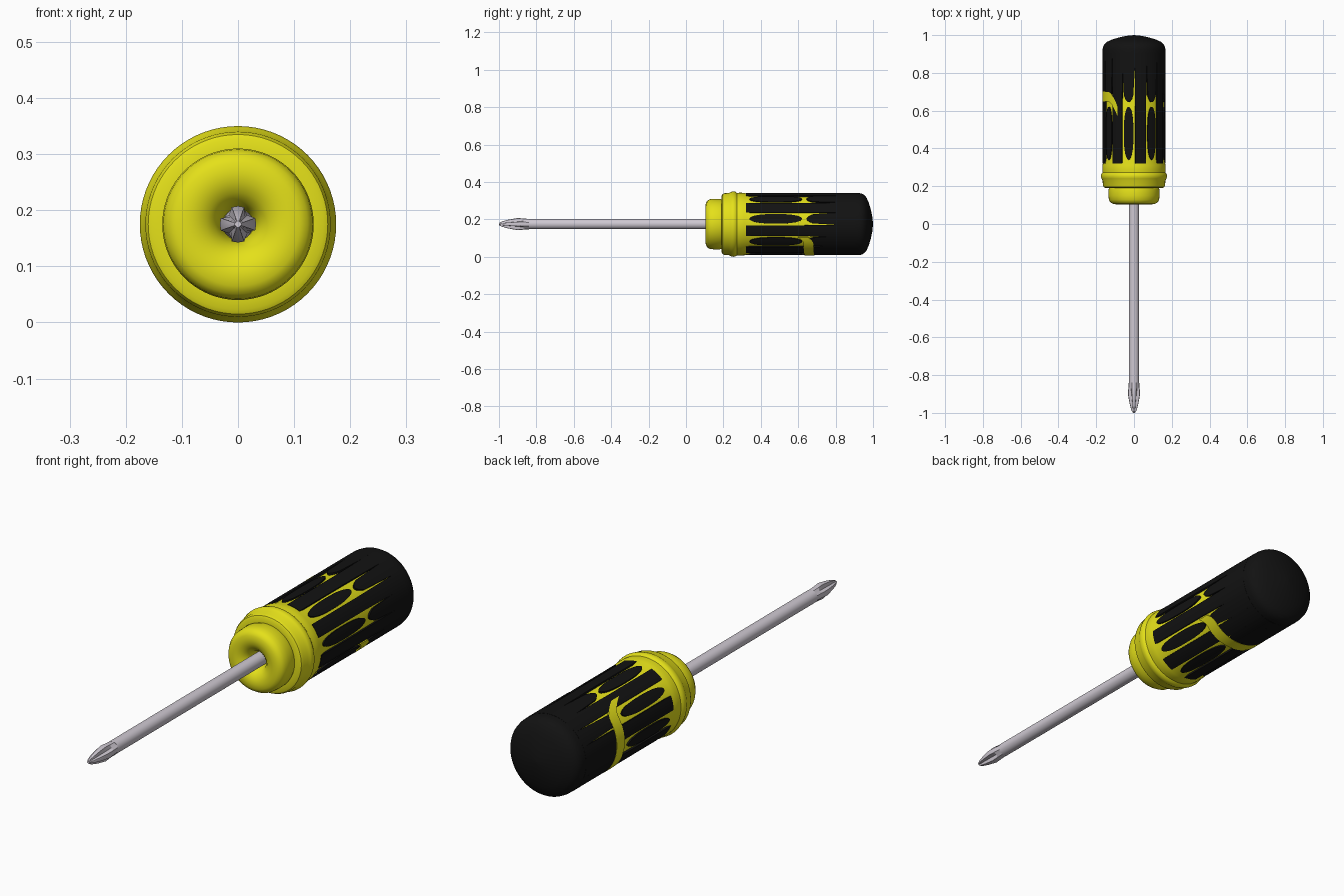
import bpy, bmesh, math
from math import sin, cos, radians, sqrt

if "Cube" in bpy.data.objects:
    bpy.data.objects.remove(bpy.data.objects["Cube"])

AXIS_Z = 0.175


def material(name, rgb):
    m = bpy.data.materials.new(name)
    m.diffuse_color = (*rgb, 1)
    m.use_nodes = True
    m.node_tree.nodes["Principled BSDF"].inputs["Base Color"].default_value = m.diffuse_color
    return m


YELLOW = material("yellow_plastic", (0.78, 0.75, 0.01))
BLACK = material("black_rubber", (0.006, 0.006, 0.006))
STEEL = material("steel", (0.62, 0.58, 0.64))


def point(r, deg, y):
    # angle is measured from straight up, towards +x
    a = radians(deg)
    return (r * sin(a), y, AXIS_Z + r * cos(a))


def finish(name, bm, mat, angle=35):
    bmesh.ops.remove_doubles(bm, verts=bm.verts, dist=1e-5)
    bmesh.ops.recalc_face_normals(bm, faces=bm.faces)
    me = bpy.data.meshes.new(name)
    bm.to_mesh(me)
    bm.free()
    me.materials.append(mat)
    ob = bpy.data.objects.new(name, me)
    bpy.context.collection.objects.link(ob)
    bpy.ops.object.select_all(action='DESELECT')
    ob.select_set(True)
    bpy.context.view_layer.objects.active = ob
    bpy.ops.object.shade_smooth_by_angle(angle=radians(angle))
    return ob


def loft(name, rings, mat, angle=35):
    bm = bmesh.new()
    rows = [[bm.verts.new(p) for p in ring] for ring in rings]
    n = len(rows[0])
    for a, b in zip(rows, rows[1:]):
        for i in range(n):
            bm.faces.new((a[i], a[(i + 1) % n], b[(i + 1) % n], b[i]))
    bm.faces.new(rows[0])
    bm.faces.new(rows[-1])
    return finish(name, bm, mat, angle)


def lathe(name, profile, mat, n=72):
    return loft(name, [[point(r, 360 * i / n, y) for i in range(n)]
                       for y, r in profile], mat)


def pad(bm, rows, r_out, r_in, cols=6):
    # closed raised patch wrapped round the handle; rows are (y, angle from, angle to)
    def layer(r):
        return [[bm.verts.new(point(r, a + (b - a) * i / cols, y)) for i in range(cols + 1)]
                for y, a, b in rows]
    top, low = layer(r_out), layer(r_in)
    last = len(rows) - 1
    for j in range(last):
        for i in range(cols):
            for g in (top, low):
                bm.faces.new((g[j][i], g[j][i + 1], g[j + 1][i + 1], g[j + 1][i]))
        for i in (0, cols):
            bm.faces.new((top[j][i], top[j + 1][i], low[j + 1][i], low[j][i]))
    for j in (0, last):
        for i in range(cols):
            bm.faces.new((top[j][i], top[j][i + 1], low[j][i + 1], low[j][i]))


# Yellow collar and handle core, with the funnel around the shaft
lathe("handle_core", [
    (0.17, 0.028), (0.15, 0.032), (0.13, 0.041), (0.115, 0.056), (0.106, 0.075),
    (0.104, 0.092), (0.106, 0.11), (0.113, 0.124), (0.128, 0.133), (0.15, 0.135),
    (0.18, 0.135), (0.19, 0.132), (0.191, 0.152), (0.195, 0.16), (0.205, 0.165),
    (0.23, 0.166), (0.24, 0.172), (0.252, 0.175), (0.264, 0.173), (0.272, 0.167),
    (0.29, 0.168), (0.31, 0.167), (0.345, 0.159), (0.93, 0.158)], YELLOW)

# Black domed end cap
lathe("end_cap", [
    (0.895, 0.157), (0.9, 0.166), (0.925, 0.166), (0.94, 0.163), (0.952, 0.156),
    (0.965, 0.142), (0.978, 0.112), (0.988, 0.078), (0.996, 0.04), (1.0, 0.002)], BLACK)

# Black grip: ribs, oval pads, and the upper grip split by tapering yellow slits
SECTOR, EDGE, R_OUT, R_IN = 45, 12.3, 0.1665, 0.154
centres = [-10 + SECTOR * k for k in range(8)]
slit_end = [0.82, 0.86, 0.80, 0.76, 0.69, 0.70, 0.69, 0.89]


def rib_edge(y, end):
    t = min(max((y - 0.62) / (end - 0.62), 0), 1)
    return EDGE - 0.9 * t


def arch(y, end):
    t = min(max((y - 0.645) / 0.035, 0), 1)
    u = min(max((y - 0.68) / max(end - 0.68, 0.005), 0), 1)
    return min((EDGE - 3.6) * sqrt(t) + 2.72 * u, rib_edge(y, end) - 0.01)


bm_rib, bm_oval, bm_top = bmesh.new(), bmesh.new(), bmesh.new()
rib_ys = [0.32, 0.33, 0.5, 0.62] + [0.62 + 0.02 * i for i in range(1, 15)] + [0.905]
top_ys = [0.645 + 0.035 * (i / 8) ** 2 for i in range(9)] + [0.68 + 0.015 * i for i in range(1, 16)]
for k, c in enumerate(centres):
    e0, e1 = slit_end[k], slit_end[(k + 1) % 8]
    pad(bm_rib, [(y, c + rib_edge(y, e0), c + SECTOR - rib_edge(y, e1)) for y in rib_ys],
        R_OUT, R_IN)
    oval = []
    for i in range(25):
        s = -cos(math.pi * i / 24)
        w = 9 * max(1 - abs(s) ** 2.6, 0.0004) ** 0.5
        oval.append((0.48 + 0.14 * s, c - w, c + w))
    pad(bm_oval, oval, R_OUT - 0.001, R_IN)
    pad(bm_top, [(y, c - max(arch(y, e0), 0.1), c + max(arch(y, e0), 0.1)) for y in top_ys],
        R_OUT, R_IN)
finish("grip_ribs", bm_rib, BLACK)
finish("grip_ovals", bm_oval, BLACK)
finish("grip_upper", bm_top, BLACK)

# Yellow band running round the underside of the grip, dipping at both ends
bm = bmesh.new()
A0, A1, N = 115, 328, 64
for j in range(N):
    def edge(i):
        a = A0 + (A1 - A0) * i / N
        dip = 0.07 * max((a - 305) / 23, 0) ** 2 + 0.03 * max((130 - a) / 15, 0) ** 2
        mid = 0.665 - dip + 0.01 * sin(radians((a - 200) * 1.2))
        return [point(r, a, mid + d) for r, d in
                ((0.1672, -0.026), (0.1672, 0.026), (0.156, 0.026), (0.156, -0.026))]
    p, q = [[bm.verts.new(v) for v in edge(i)] for i in (j, j + 1)]
    for i in range(4):
        bm.faces.new((p[i], p[(i + 1) % 4], q[(i + 1) % 4], q[i]))
    if j == 0:
        bm.faces.new(p)
    if j == N - 1:
        bm.faces.new(q)
finish("grip_band", bm, YELLOW)

# Steel shaft
lathe("shaft", [(0.2, 0.0275), (-0.84, 0.0275)], STEEL, 32)

# Cross-shaped tip: four wings with valleys between them
wings = []
for y, big, small in [(-0.838, 0.0275, 0.0275), (-0.87, 0.030, 0.023), (-0.90, 0.0325, 0.018),
                      (-0.95, 0.0235, 0.012), (-0.985, 0.014, 0.008), (-1.0, 0.006, 0.005)]:
    ring = []
    for k in range(4):
        for off, r in ((-20, big), (0, big), (20, big), (45, small)):
            ring.append(point(r, 90 * k + off, y))
    wings.append(ring)
loft("cross_tip", wings, STEEL, 20)
